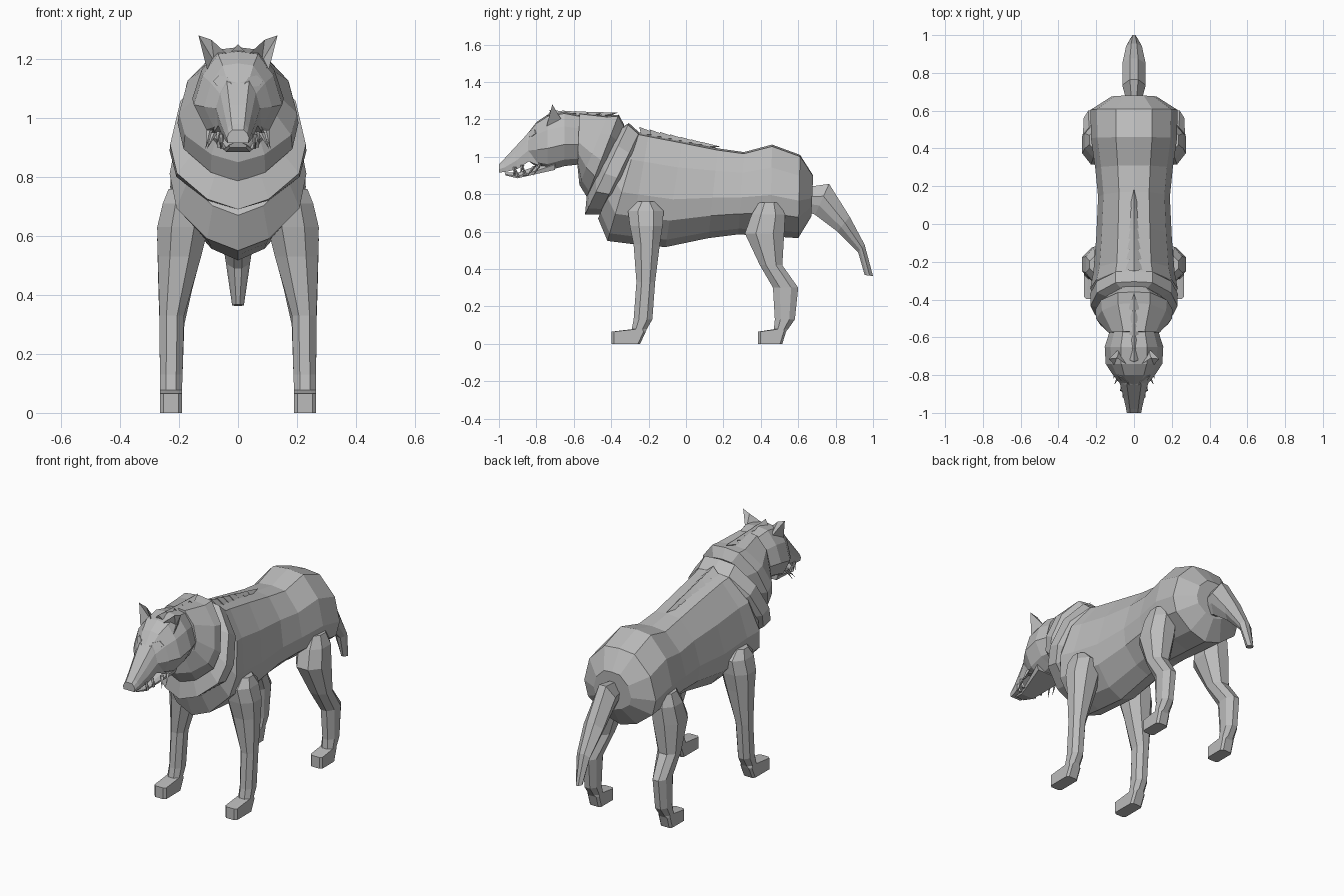
import bpy, bmesh, math
from mathutils import Vector
from mathutils.bvhtree import BVHTree

if "Cube" in bpy.data.objects:
    bpy.data.objects.remove(bpy.data.objects["Cube"])

fur = bpy.data.materials.new("grey_fur")
fur.diffuse_color = (0.5, 0.5, 0.5, 1)
fur.use_nodes = True
fur.node_tree.nodes["Principled BSDF"].inputs["Base Color"].default_value = fur.diffuse_color


def finish(name, bm):
    bmesh.ops.remove_doubles(bm, verts=bm.verts, dist=0.0001)
    bmesh.ops.recalc_face_normals(bm, faces=bm.faces)
    me = bpy.data.meshes.new(name)
    bm.to_mesh(me)
    bm.free()
    me.materials.append(fur)
    ob = bpy.data.objects.new(name, me)
    bpy.context.collection.objects.link(ob)
    return ob


def loft(name, rings):
    """Skin a list of equal-length point rings and cap both ends."""
    bm = bmesh.new()
    rows = [[bm.verts.new(p) for p in r] for r in rings]
    n = len(rows[0])
    for a, b in zip(rows, rows[1:]):
        for i in range(n):
            j = (i + 1) % n
            bm.faces.new((a[i], a[j], b[j], b[i]))
    bm.faces.new(rows[0])
    bm.faces.new(rows[-1])
    return finish(name, bm)


def slanted(profile, ty, tz, by, bz, w):
    """Symmetric ring from a top point to a bottom point with half width w."""
    right = [(f * w, ty + (by - ty) * t, tz + (bz - tz) * t) for t, f in profile]
    left = [(-x, y, z) for x, y, z in reversed(right) if x > 1e-6]
    return right + left


def trunk(name, profile, rows):
    return loft(name, [slanted(profile, *r) for r in rows])


def solid(name, groups):
    """Convex hull of each point group, joined as one object."""
    bm = bmesh.new()
    for pts in groups:
        vs = [bm.verts.new(p) for p in pts]
        bmesh.ops.convex_hull(bm, input=vs)
    return finish(name, bm)


BODY = [(0, 0), (.02, .42), (.25, .85), (.55, 1), (.75, .9), (.93, .45), (1, 0)]
HEAD = [(0, 0), (.03, .45), (.27, .8), (.6, 1), (.88, .72), (1, .3)]
SNOUT = [(0, .5), (.25, .8), (.6, 1), (1, .9)]
TAIL = [(0, .35), (.4, 1), (.7, .8), (1, .3)]

# Torso
trunk("body", BODY, [
    (.68, .90, .67, .68, .12), (.61, 1.01, .60, .565, .23),
    (.46, 1.065, .45, .575, .228), (.31, 1.025, .28, .585, .205),
    (.17, 1.045, .12, .565, .19), (-.02, 1.085, -.11, .517, .2),
    (-.2, 1.12, -.3, .535, .215), (-.25, 1.13, -.42, .55, .232),
    (-.28, 1.13, -.47, .67, .19)])

# Layered neck fur
trunk("lower_ruff", BODY, [
    (-.23, 1.09, -.43, .71, .19), (-.25, 1.13, -.465, .69, .232),
    (-.305, 1.18, -.54, .69, .23), (-.34, 1.16, -.53, .80, .16)])
trunk("upper_ruff", BODY, [
    (-.33, 1.17, -.47, .82, .14), (-.36, 1.225, -.53, .785, .205),
    (-.42, 1.22, -.57, .85, .2), (-.57, 1.235, -.58, .95, .135)])

# Head and muzzle
head = trunk("head", HEAD, [
    (-.55, 1.22, -.56, .96, .125), (-.65, 1.24, -.65, .95, .155),
    (-.74, 1.225, -.74, .925, .15), (-.80, 1.185, -.79, .94, .115),
    (-.85, 1.12, -.84, .975, .075)])
trunk("upper_jaw", SNOUT, [
    (-.79, 1.16, -.78, .95, .09), (-.85, 1.12, -.84, .975, .075),
    (-.92, 1.045, -.90, .935, .058), (-.98, .98, -.96, .92, .044),
    (-1.0, .96, -1.0, .915, .038)])
trunk("lower_jaw", SNOUT, [
    (-.70, 1.0, -.70, .93, .10), (-.79, .955, -.79, .91, .075),
    (-.90, .915, -.90, .885, .045), (-.97, .915, -.965, .90, .03)])

# Eyes: thin plates laid on the face
bvh = BVHTree.FromPolygons([v.co for v in head.data.vertices],
                           [p.vertices for p in head.data.polygons])
for s, side in ((1, "left"), (-1, "right")):
    outline = [(.022, 1.115), (.035, 1.105), (.07, 1.108), (.085, 1.125),
               (.065, 1.145), (.035, 1.138)]
    pts = []
    for x, z in outline:
        hit = bvh.ray_cast(Vector((s * x, -2, z)), Vector((0, 1, 0)))[0]
        pts.append((s * x, hit.y if hit else -.83, z))
    loft(side + "_eye", [[(x, y - .005, z) for x, y, z in pts],
                         [(x, y + .003, z) for x, y, z in pts]])

# Ears: hollow-fronted shells
for s, side in ((1, "left"), (-1, "right")):
    bm = bmesh.new()
    tip, tip_in, outer, inner, back, hollow = [bm.verts.new((s * x, y, z)) for x, y, z in (
        (.134, -.715, 1.28), (.09, -.71, 1.265), (.105, -.745, 1.165),
        (.035, -.745, 1.215), (.075, -.655, 1.18), (.08, -.69, 1.19))]
    for f in ((outer, tip, hollow), (tip, tip_in, hollow), (tip_in, inner, hollow),
              (outer, back, tip), (tip, back, tip_in), (tip_in, back, inner),
              (inner, back, outer), (inner, outer, hollow)):
        if f[0] is not inner or f[1] is not back:
            bm.faces.new(f)
    bm.faces.new((inner, back, outer))
    finish(side + "_ear", bm)

# Teeth and jaw tufts: small spikes
spikes = []
for s in (1, -1):
    for x, y, z, dx, dy, dz in ((.052, -.915, .945, .006, -.005, -.05),
                                (.062, -.875, .955, .012, -.01, -.045),
                                (.06, -.86, .90, .012, -.015, .06),
                                (.08, -.81, .95, .025, -.04, -.055),
                                (.095, -.78, .96, .015, -.04, -.065),
                                (.05, -.90, .895, .01, -.01, .04)):
        r = .011
        spikes.append([(s * (x - r), y, z), (s * (x + r), y, z), (s * x, y - r, z),
                       (s * x, y + r, z), (s * (x + dx), y + dy, z + dz)])
solid("teeth_and_jaw_tufts", spikes)


# Crest hair: overlapping arrowheads along the spine
def crest(name, count, y0, y1, z0, z1, length, wide, narrow, rise):
    groups = []
    for i in range(count):
        t = i / (count - 1)
        y, z, w = y0 + (y1 - y0) * t, z0 + (z1 - z0) * t, wide + (narrow - wide) * t
        drop = (z1 - z0) / (y1 - y0) * length
        groups.append([(w, y, z - .012), (-w, y, z - .012), (0, y + .03, z - .02),
                       (0, y - .01, z + rise * (1 - .5 * t)), (0, y + length, z + drop + .008)])
    solid(name, groups)


crest("back_crest", 7, -.24, .09, 1.13, 1.065, .095, .05, .022, .03)
crest("head_crest", 5, -.72, -.45, 1.235, 1.23, .085, .025, .03, .015)


# Legs: chamfered rings from shoulder to paw
def leg_ring(z, yf, yb, xi, xo, s):
    c, d = (xo - xi) * .28, (yb - yf) * .28
    if z < .07:
        c = d = .012
    pts = [(xi + c, yf), (xo - c, yf), (xo, yf + d), (xo, yb - d),
           (xo - c, yb), (xi + c, yb), (xi, yb - d), (xi, yf + d)]
    return [(s * x, y, z) for x, y in pts]


front = [(.76, -.26, -.17, .14, .235), (.71, -.31, -.12, .10, .255),
         (.63, -.30, -.125, .10, .274), (.53, -.28, -.14, .125, .272),
         (.33, -.265, -.165, .183, .266), (.13, -.28, -.18, .188, .265),
         (.078, -.29, -.21, .19, .265), (.065, -.397, -.215, .19, .265),
         (0, -.397, -.245, .19, .265)]
hind = [(.755, .39, .50, .14, .235), (.69, .35, .53, .10, .26),
        (.59, .315, .525, .11, .274), (.42, .395, .515, .155, .27),
        (.30, .465, .60, .182, .266), (.13, .475, .582, .188, .265),
        (.078, .47, .545, .19, .265), (.065, .385, .535, .19, .265),
        (0, .385, .515, .19, .265)]
for s, side in ((1, "left"), (-1, "right")):
    loft("front_leg_" + side, [leg_ring(*r, s) for r in front])
    loft("hind_leg_" + side, [leg_ring(*r, s) for r in hind])

# Tail
trunk("tail", TAIL, [
    (.66, .84, .64, .71, .04), (.765, .855, .69, .69, .062),
    (.875, .68, .81, .60, .062), (.955, .53, .92, .49, .042),
    (1.0, .362, .955, .368, .02)])
